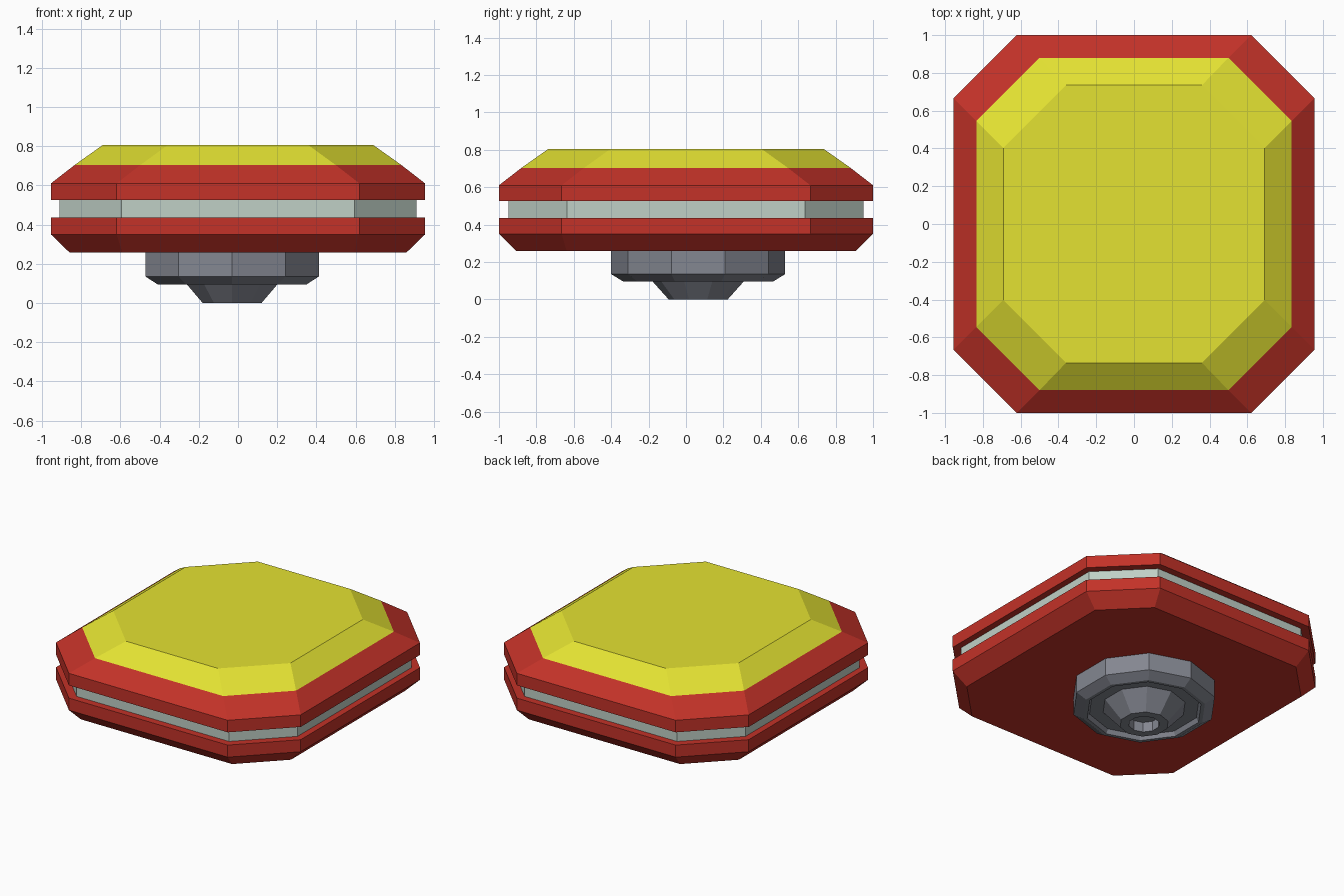
import bpy, bmesh, math

if "Cube" in bpy.data.objects:
    bpy.data.objects.remove(bpy.data.objects["Cube"])


def material(name, rgb):
    def linear(c):
        c /= 255
        return c / 12.92 if c <= 0.04045 else ((c + 0.055) / 1.055) ** 2.4
    m = bpy.data.materials.new(name)
    m.diffuse_color = (*[linear(c) for c in rgb], 1)
    m.use_nodes = True
    m.node_tree.nodes["Principled BSDF"].inputs["Base Color"].default_value = m.diffuse_color
    return m


red = material("red", (195, 50, 40))
yellow = material("yellow", (228, 226, 50))
pale = material("pale grey", (192, 208, 198))
steel = material("steel grey", (132, 135, 145))


def octagon(hx, hy, cut, z):
    """Rectangle with cut corners, counter-clockwise."""
    a, b = hx - cut, hy - cut
    return [(hx, -b, z), (hx, b, z), (a, hy, z), (-a, hy, z),
            (-hx, b, z), (-hx, -b, z), (-a, -hy, z), (a, -hy, z)]


def decagon(r, z, cx=-0.03, cy=0.065):
    """Ten-sided ring with a corner pointing along y."""
    return [(cx + r * math.cos(math.pi * (0.5 + i / 5)),
             cy + r * math.sin(math.pi * (0.5 + i / 5)), z) for i in range(10)]


def loft(name, rings, mats, rule=lambda z: 0):
    """Skin a stack of rings, cap both ends, colour faces by height."""
    bm = bmesh.new()
    loops = [[bm.verts.new(p) for p in ring] for ring in rings]
    n = len(loops[0])
    for lo, hi in zip(loops, loops[1:]):
        for i in range(n):
            j = (i + 1) % n
            bm.faces.new((lo[i], lo[j], hi[j], hi[i]))
    bm.faces.new(loops[0][::-1])
    bm.faces.new(loops[-1])
    bmesh.ops.recalc_face_normals(bm, faces=bm.faces[:])
    for f in bm.faces:
        f.material_index = rule(f.calc_center_median().z)
    me = bpy.data.meshes.new(name)
    bm.to_mesh(me)
    bm.free()
    for m in mats:
        me.materials.append(m)
    ob = bpy.data.objects.new(name, me)
    bpy.context.collection.objects.link(ob)
    return ob


# Upper shell: red rim, yellow sloped top
loft("upper_shell", [
    octagon(0.955, 1.0, 0.335, 0.525),
    octagon(0.955, 1.0, 0.335, 0.61),
    octagon(0.835, 0.88, 0.335, 0.703),
    octagon(0.692, 0.735, 0.332, 0.805),
], [red, yellow], lambda z: 1 if z > 0.703 else 0)

# Recessed pale band between the shells
loft("middle_band", [
    octagon(0.91, 0.95, 0.315, 0.43),
    octagon(0.91, 0.95, 0.315, 0.53),
], [pale])

# Lower shell with bevelled underside
loft("lower_shell", [
    octagon(0.86, 0.908, 0.27, 0.258),
    octagon(0.955, 1.0, 0.335, 0.35),
    octagon(0.955, 1.0, 0.335, 0.435),
], [red])

# Off-centre stem: collar, shallow groove, cone and blind hole
loft("stem", [decagon(r, z) for r, z in [
    (0.465, 0.262), (0.465, 0.135), (0.40, 0.095), (0.375, 0.095),
    (0.36, 0.125), (0.27, 0.125), (0.158, 0.0), (0.10, 0.0), (0.10, 0.07),
]], [steel])
